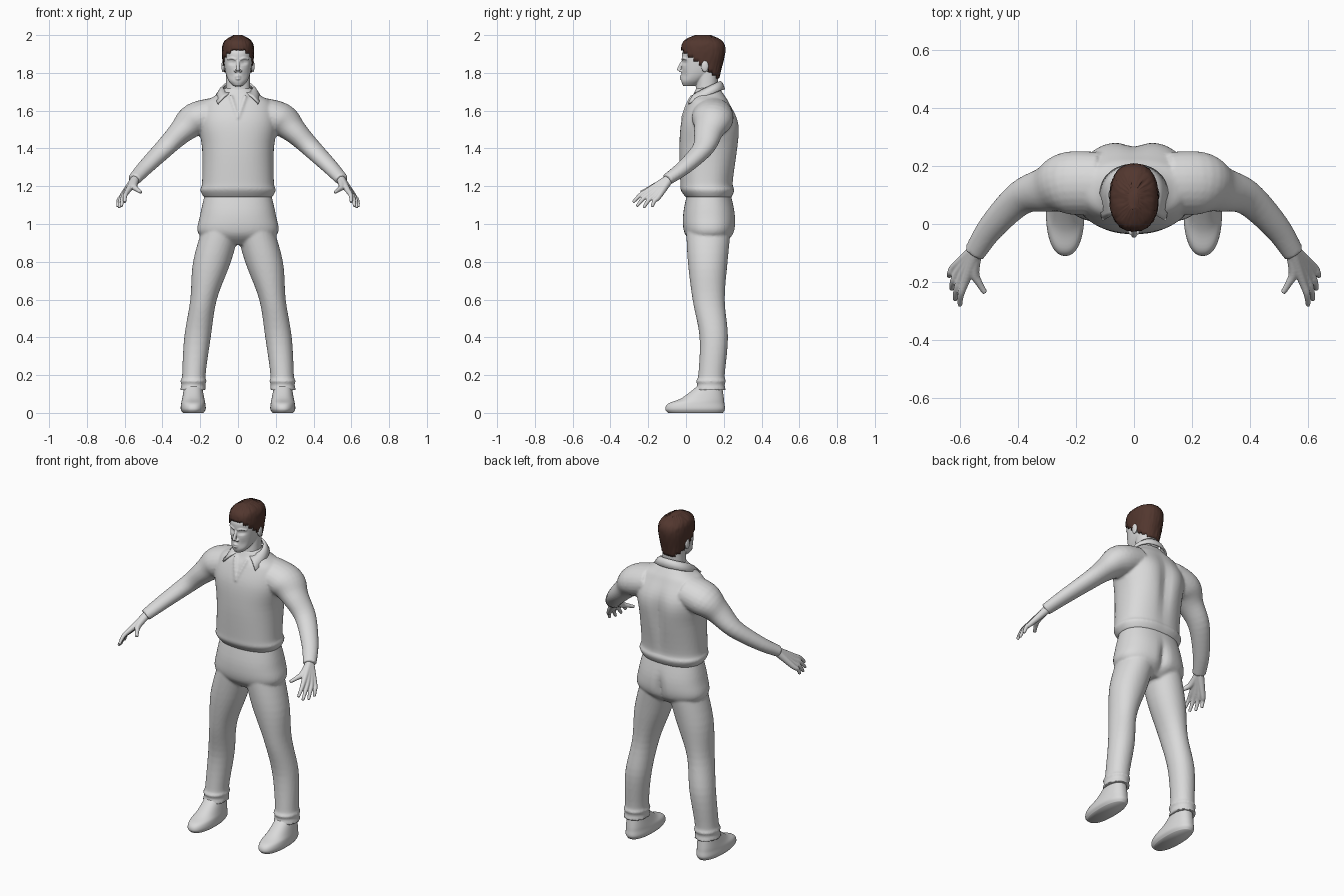
import bpy, bmesh, math, random
from mathutils import Vector, Matrix

random.seed(4)
if "Cube" in bpy.data.objects:
    bpy.data.objects.remove(bpy.data.objects["Cube"])

SIDES = {"left": 1, "right": -1}


def material(name, red, green, blue):
    mat = bpy.data.materials.new(name)
    mat.use_nodes = True
    colour = (red, green, blue, 1)
    mat.diffuse_color = colour
    mat.node_tree.nodes["Principled BSDF"].inputs["Base Color"].default_value = colour
    return mat


grey = material("plain_grey", .7, .7, .7)
brown = material("dark_brown_hair", .085, .038, .028)


def resample(rows, steps=5):
    """Smooth curve through rows of numbers, with flat-ended tangents."""
    rows = [Vector(row) for row in rows]
    padded = [rows[0], *rows, rows[-1]]
    curve = []
    for before, start, end, after in zip(padded, padded[1:], padded[2:], padded[3:]):
        tangent_in, tangent_out = (end - before) / 2, (after - start) / 2
        for step in range(steps):
            t = step / steps
            ease = t * t * (3 - 2 * t)
            curve.append(start.lerp(end, ease) + tangent_in * t * (1 - t) ** 2 - tangent_out * t * t * (1 - t))
    return curve + [rows[-1]]


def skin(bm, rings):
    """Bridge rings of points and cap both ends."""
    loops = [[bm.verts.new(point) for point in ring] for ring in rings]
    faces = [bm.faces.new(loops[0]), bm.faces.new(loops[-1])]
    for low, high in zip(loops, loops[1:]):
        for i in range(len(low)):
            faces.append(bm.faces.new((low[i - 1], low[i], high[i], high[i - 1])))
    bmesh.ops.recalc_face_normals(bm, faces=faces)


def signed_power(value, power):
    return math.copysign(abs(value) ** (2 / power), value)


def stack(bm, rows, centre_x=lambda z: 0, sides=64, power=2.3):
    """Level rings given as height, half width, middle y, half depth."""
    rings = []
    for z, width, middle, depth in resample(rows):
        angles = [math.tau * i / sides for i in range(sides)]
        rings.append([(centre_x(z) + width * signed_power(math.cos(a), power),
                       middle + depth * signed_power(math.sin(a), power), z) for a in angles])
    skin(bm, rings)


def limb(bm, rows, side=1, flatness=1, sides=24):
    """Rings across a path given as x, y, z, radius."""
    rows = resample(rows)
    path = [Vector((side * row[0], row[1], row[2])) for row in rows]
    rings = []
    for i, (point, row) in enumerate(zip(path, rows)):
        along = path[min(i + 1, len(path) - 1)] - path[max(i - 1, 0)]
        across = along.cross(Vector((0, 0, 1))).normalized()
        upright = across.cross(along.normalized())
        angles = [math.tau * j / sides for j in range(sides)]
        rings.append([point + row[3] * (across * flatness * math.cos(a) + upright * math.sin(a)) for a in angles])
    skin(bm, rings)


def ball(bm, centre, radii):
    matrix = Matrix.Translation(centre) @ Matrix.Diagonal((*radii, 1))
    bmesh.ops.create_uvsphere(bm, u_segments=24, v_segments=16, radius=1, matrix=matrix)


def push(bm, centre, radii, amount):
    """Soft dent or bulge along y."""
    for vert in bm.verts:
        offset = vert.co - Vector(centre)
        vert.co.y += amount * math.exp(-sum((o / r) ** 2 for o, r in zip(offset, radii)))


def finish(bm, name, mat, voxel=None):
    """Make the object, fusing its overlapping pieces if a voxel size is given."""
    mesh = bpy.data.meshes.new(name)
    bm.to_mesh(mesh)
    bm.free()
    mesh.materials.append(mat)
    mesh.polygons.foreach_set("use_smooth", [True] * len(mesh.polygons))
    obj = bpy.data.objects.new(name, mesh)
    bpy.context.scene.collection.objects.link(obj)
    if voxel:
        fuse = obj.modifiers.new("fuse", "REMESH")
        fuse.mode, fuse.voxel_size, fuse.use_smooth_shade = "VOXEL", voxel, True
        soften = obj.modifiers.new("soften", "SMOOTH")
        soften.factor, soften.iterations = .5, 2
    return obj


def thicken(obj, thickness, offset):
    solid = obj.modifiers.new("thickness", "SOLIDIFY")
    solid.thickness, solid.offset = thickness, offset


# Shirt: body with puffed hem, spine hollow, shoulder blades, sleeves and neck placket
bm = bmesh.new()
stack(bm, [(1.14, .18, .12, .12), (1.18, .2, .115, .143), (1.22, .19, .11, .14), (1.4, .19, .12, .155),
           (1.54, .21, .125, .15), (1.64, .18, .12, .11), (1.68, .12, .12, .085), (1.72, .07, .115, .06)])
push(bm, (0, .28, 1.42), (.035, .1, .17), -.018)
for side in SIDES.values():
    push(bm, (side * .1, .27, 1.5), (.06, .1, .1), .008)
    limb(bm, [(.12, .14, 1.58, .09), (.23, .14, 1.55, .09), (.3, .12, 1.49, .066), (.39, .09, 1.4, .05),
              (.49, -.01, 1.3, .039), (.55, -.1, 1.235, .031)], side, flatness=1.2)
    limb(bm, [(.04, .03, 1.68, .008), (.02, 0, 1.62, .008), (0, -.02, 1.56, .007)], side)
finish(bm, "shirt", grey, .008)

# Collar: a folded sheet open at the front, its points reaching forward
bm = bmesh.new()
strips = []
for i in range(41):
    turn = i / 20 - 1
    inner, outer = turn * math.radians(150), turn * math.radians(112)
    top = Vector((.078 * math.sin(inner), .112 + .068 * math.cos(inner), 1.722 + .033 * math.cos(inner)))
    edge = Vector((.116 * math.sin(outer), .115 + .088 * math.cos(outer) - .07 * turn ** 4,
                   1.712 - .075 * abs(turn) ** 2.5))
    fold = top.lerp(edge, .5) + Vector((0, 0, .008))
    strips.append([bm.verts.new(point) for point in (top, fold, edge)])
for here, there in zip(strips, strips[1:]):
    for j in range(2):
        bm.faces.new((here[j], here[j + 1], there[j + 1], there[j]))
thicken(finish(bm, "collar", grey), .01, 0)

# Trousers: hips with a seat cleft, then splayed legs with bunched cuffs
bm = bmesh.new()
stack(bm, [(1.18, .17, .12, .11), (1.05, .2, .123, .138), (.95, .21, .123, .13), (.89, .11, .12, .07)])
push(bm, (0, .26, .98), (.025, .1, .08), -.025)
for side in SIDES.values():
    stack(bm, [(1, .1, .12, .12), (.8, .1, .115, .105), (.6, .07, .12, .085), (.4, .07, .147, .075),
               (.2, .062, .135, .07), (.17, .069, .132, .08), (.15, .063, .132, .072), (.12, .069, .13, .081)],
          lambda z: side * (.24 - .16 * z * z), power=2.1)
finish(bm, "trousers", grey, .008)

# Shoes
for name, side in SIDES.items():
    bm = bmesh.new()
    stack(bm, [(0, .055, .05, .145), (.02, .066, .048, .158), (.05, .064, .055, .148), (.08, .058, .09, .11),
               (.15, .045, .13, .06)], lambda z: side * .237)
    finish(bm, name + "_shoe", grey)

# Hands: four fingers fanned from the wrist, then the thumb
wrist = (.54, -.085, 1.243)
for name, side in SIDES.items():
    bm = bmesh.new()
    for i in range(4):
        fan = i / 3
        knuckle = Vector((.58, -.195, 1.18)).lerp(Vector((.615, -.145, 1.145)), fan)
        tip = Vector((.6, -.28, 1.115)).lerp(Vector((.637, -.18, 1.09)), fan)
        tip += (tip - knuckle) * math.sin(math.pi * fan) * .25
        joint = knuckle.lerp(tip, .5) + Vector((.006, -.004, .006))
        limb(bm, [(*wrist, .024), (*knuckle, .015), (*joint, .0115), (*tip, .008)], side)
    limb(bm, [(*wrist, .02), (.55, -.165, 1.2, .017), (.533, -.205, 1.182, .012), (.513, -.237, 1.168, .009)], side)
    finish(bm, name + "_hand", grey, .004)

# Head: skull with dented eye sockets and hollow cheeks, then neck and features
bm = bmesh.new()
stack(bm, [(1.73, .025, .02, .035), (1.76, .051, .035, .06), (1.81, .068, .07, .092), (1.88, .076, .081, .103),
           (1.92, .075, .087, .1), (1.97, .04, .09, .05)])
for side in SIDES.values():
    push(bm, (side * .032, -.015, 1.858), (.02, .05, .013), .013)
    push(bm, (side * .04, -.015, 1.785), (.018, .05, .025), .006)
stack(bm, [(1.6, .08, .11, .08), (1.7, .066, .11, .06), (1.8, .064, .115, .055)])
limb(bm, [(0, -.014, 1.865, .008), (0, -.034, 1.83, .009), (0, -.039, 1.812, .01)])
for height in (1.782, 1.768):
    limb(bm, [(-.022, -.012, 1.775, .004), (0, -.027, height, .006), (.022, -.012, 1.775, .004)])
for side in SIDES.values():
    ball(bm, (side * .031, .006, 1.858), (.013, .012, .009))
    ball(bm, (side * .013, -.026, 1.81), (.008, .011, .007))
    ball(bm, (side * .079, .1, 1.835), (.009, .02, .031))
    limb(bm, [(.01, -.019, 1.87, .006), (.032, -.014, 1.878, .006), (.056, .004, 1.872, .005)], side)
finish(bm, "head", grey, .0035)

# Hair: a rough cap trimmed along a hairline that falls toward the nape
bm = bmesh.new()
stack(bm, [(1.75, .06, .1, .07), (1.82, .077, .087, .1), (1.92, .084, .091, .117), (1.97, .07, .09, .1),
           (2, .02, .09, .04)], sides=96)
centres = {face: face.calc_center_median() for face in bm.faces}
below = [face for face, middle in centres.items() if middle.z < 1.9 - .75 * middle.y]
bmesh.ops.delete(bm, geom=below, context="FACES")
for vert in bm.verts:
    vert.co += Vector([random.uniform(-1, 1) for axis in range(3)]) * .0018
thicken(finish(bm, "hair", brown), .014, -1)
